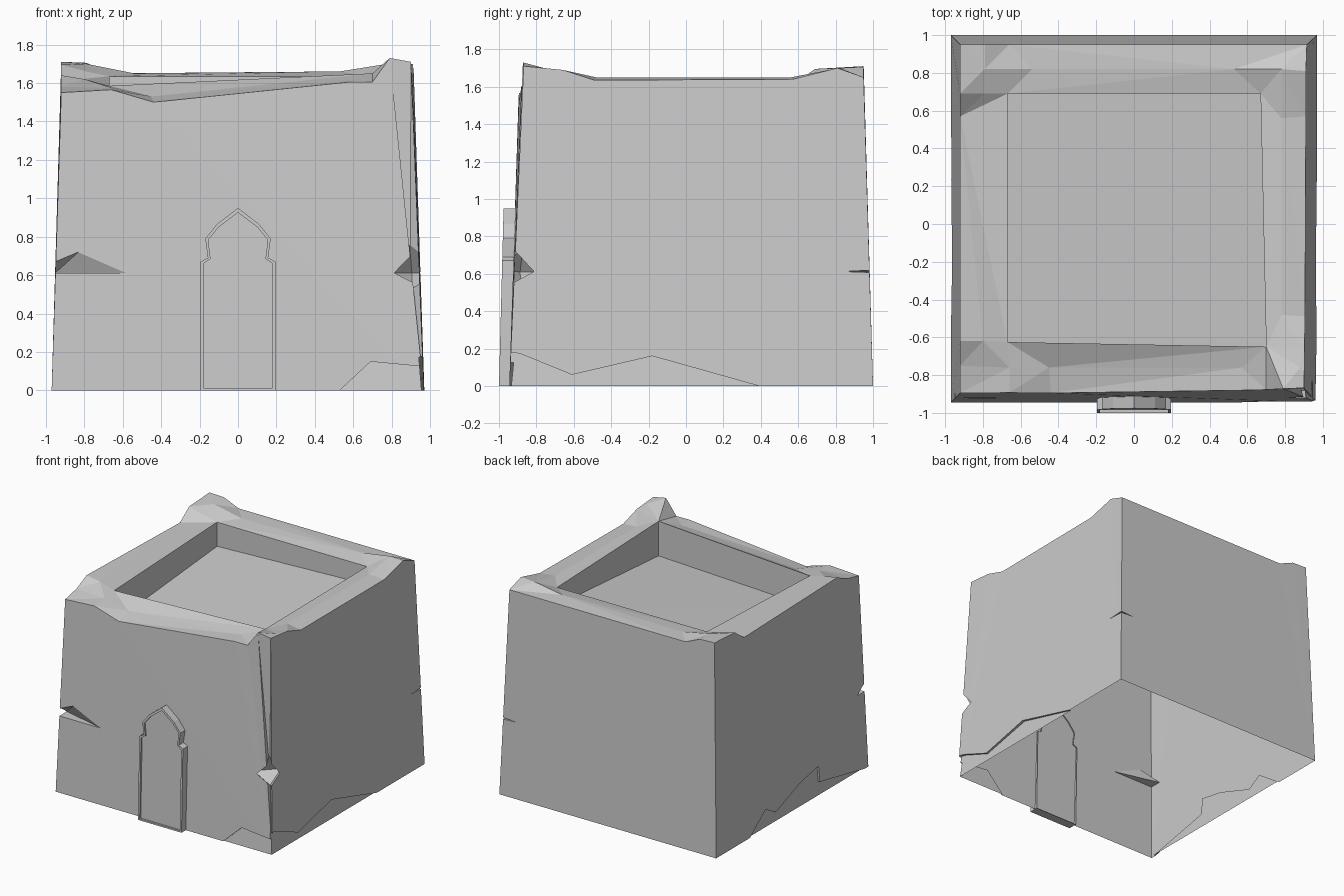
import bpy, bmesh
from mathutils import Vector
from mathutils.geometry import delaunay_2d_cdt

if "Cube" in bpy.data.objects:
    bpy.data.objects.remove(bpy.data.objects["Cube"])


def new_object(name, bm):
    bmesh.ops.recalc_face_normals(bm, faces=bm.faces[:])
    me = bpy.data.meshes.new(name)
    bm.to_mesh(me)
    bm.free()
    ob = bpy.data.objects.new(name, me)
    bpy.context.collection.objects.link(ob)
    return ob


def hull(name, pts):
    bm = bmesh.new()
    for p in pts:
        bm.verts.new(p)
    bmesh.ops.convex_hull(bm, input=bm.verts[:])
    return new_object(name, bm)


def chip(name, profile, axis, near, slope, far):
    """Prism from a (u, z) profile; its inner side leans with the wall."""
    def loop(bm, depth):
        vs = []
        for u, z in profile:
            d = depth(z)
            vs.append(bm.verts.new((d, u, z) if axis == 'x' else (u, d, z)))
        return vs
    bm = bmesh.new()
    a = loop(bm, lambda z: near + slope * z)
    b = loop(bm, lambda z: far)
    bm.faces.new(a)
    bm.faces.new(b)
    for i in range(len(a)):
        j = (i + 1) % len(a)
        bm.faces.new((a[i], a[j], b[j], b[i]))
    bmesh.ops.triangulate(bm, faces=bm.faces[:])
    return new_object(name, bm)


# Worn outer top edge, one list per side, each starting at a corner
front = [(-.92, -.895, 1.55), (-.66, -.893, 1.565), (-.44, -.895, 1.5),
         (.58, -.88, 1.605), (.7, -.877, 1.605), (.79, -.872, 1.73)]
right = [(.9, -.868, 1.71), (.903, -.66, 1.69), (.905, -.49, 1.635),
         (.91, .57, 1.64), (.91, .81, 1.7)]
back = [(.915, .95, 1.65), (-.66, .95, 1.65), (-.79, .95, 1.705)]
left = [(-.92, .95, 1.71), (-.92, .69, 1.695), (-.92, .57, 1.61),
        (-.92, -.62, 1.64), (-.92, -.75, 1.58)]
sides = [front, right, back, left]
outer = front + right + back + left
# Roof opening and rim bumps between the edges
inner = [(-.67, -.625, 1.585), (.7, -.65, 1.65), (.67, .69, 1.635), (-.67, .69, 1.635)]
bumps = [(-.8, -.62, 1.62), (-.66, -.76, 1.575), (-.45, -.76, 1.53), (.57, -.76, 1.61),
         (.88, -.76, 1.7), (.78, -.48, 1.65), (.78, .56, 1.65), (.78, .82, 1.7),
         (.53, .82, 1.66), (-.54, .82, 1.65), (-.79, .69, 1.66), (-.79, .82, 1.7)]
floor_z = [1.33, 1.37, 1.49, 1.44]

bm = bmesh.new()
pts = outer + inner + bumps
V = [bm.verts.new(p) for p in pts]
n = len(outer)

# Rim surface
edges = [(i, (i + 1) % n) for i in range(n)] + [(n + i, n + (i + 1) % 4) for i in range(4)]
res = delaunay_2d_cdt([Vector(p[:2]) for p in pts], edges, [], 1, 1e-6)
hole = set(range(n, n + 4))
for f in res[2]:
    ids = [res[3][k][0] for k in f]
    if not set(ids) <= hole:
        bm.faces.new([V[k] for k in ids])

# Sunken roof
rim = V[n:n + 4]
low = [bm.verts.new((p[0], p[1], z)) for p, z in zip(inner, floor_z)]
for i in range(4):
    j = (i + 1) % 4
    bm.faces.new((rim[i], rim[j], low[j], low[i]))
bm.faces.new((low[0], low[1], low[2]))
bm.faces.new((low[0], low[2], low[3]))

# Leaning walls, with a bent front right corner
base = [bm.verts.new(p) for p in
        [(-.97, -.945, 0), (.968, -.945, 0), (.97, 1, 0), (-.97, 1, 0)]]
bend = bm.verts.new((.897, -.873, .62))
start = 0
for i, side in enumerate(sides):
    tops = [V[(start + k) % n] for k in range(len(side) + 1)]
    start += len(side)
    loop = [base[i], base[(i + 1) % 4]]
    if i == 0:
        loop.append(bend)
    loop += tops[::-1]
    if i == 1:
        loop.append(bend)
    bm.faces.new(loop)
bm.faces.new(base)
bmesh.ops.triangulate(bm, faces=bm.faces[:])
body = new_object("house_walls", bm)

# Corner notches and chipped plaster along the base
cutters = [
    hull("notch_front_right", [(.76, -.887, .61), (.905, -.74, .61), (.893, -.869, .76),
                               (.905, -.882, .53), (1.1, -1.1, .62)]),
    hull("notch_front_left", [(-.58, -.924, .61), (-.83, -.919, .72), (-.953, -.83, .61),
                              (-.95, -.9, .66), (-1.1, -1.1, .61), (-1.1, -1.1, .68)]),
    hull("notch_back_right", [(.952, .84, .612), (.83, .98, .612),
                              (1.05, 1.05, .6), (1.05, 1.05, .628)]),
    chip("chip_right", [(-1.1, -.1), (.39, -.1), (.39, 0), (-.18, .16), (-.61, .06),
                        (-.88, .17), (-.92, .18), (-1.1, .12)], 'x', .955, -.08, 1.1),
    chip("chip_front", [(.53, -.1), (1.1, -.1), (1.1, .12), (.95, .125), (.69, .15),
                        (.53, 0)], 'y', -.934, .1, -1.1),
    chip("chip_left", [(.57, -.1), (.57, 0), (.36, .15), (.235, .08), (-.1, .2),
                       (-.32, .24), (-.33, .11), (-.9, 0), (-.9, -.1)], 'x', -.955, .03, -1.1),
]
for c in cutters:
    c.hide_render = True
    m = body.modifiers.new(c.name, 'BOOLEAN')
    m.operation = 'DIFFERENCE'
    m.solver = 'EXACT'
    m.object = c
dg = bpy.context.evaluated_depsgraph_get()
me = bpy.data.meshes.new_from_object(body.evaluated_get(dg))
body.modifiers.clear()
body.data = me
for c in cutters:
    bpy.data.objects.remove(c)

# Open underside
bm = bmesh.new()
bm.from_mesh(me)
under = [f for f in bm.faces if all(abs(v.co.z) < 1e-4 for v in f.verts)]
bmesh.ops.delete(bm, geom=under, context='FACES')
bm.to_mesh(me)
bm.free()

# Arched door: raised frame around a slightly sunken panel
def mirrored(half):
    return half + [(-x, z) for x, z in reversed(half) if x > 0]

out = mirrored([(.195, 0), (.195, .67), (.157, .69), (.17, .79), (.11, .865), (0, .95)])
inn = mirrored([(.18, .012), (.18, .66), (.143, .685), (.155, .783), (.1, .85), (0, .925)])
bm = bmesh.new()
loops = [[bm.verts.new((x, y + s * z, z)) for x, z in prof]
         for prof, y, s in ((out, -.925, .02), (out, -1, .026), (inn, -1, .026), (inn, -.985, .026))]
for a, b in zip(loops, loops[1:]):
    for i in range(len(a)):
        j = (i + 1) % len(a)
        bm.faces.new((a[i], a[j], b[j], b[i]))
bm.faces.new(loops[-1])
new_object("door", bm)
